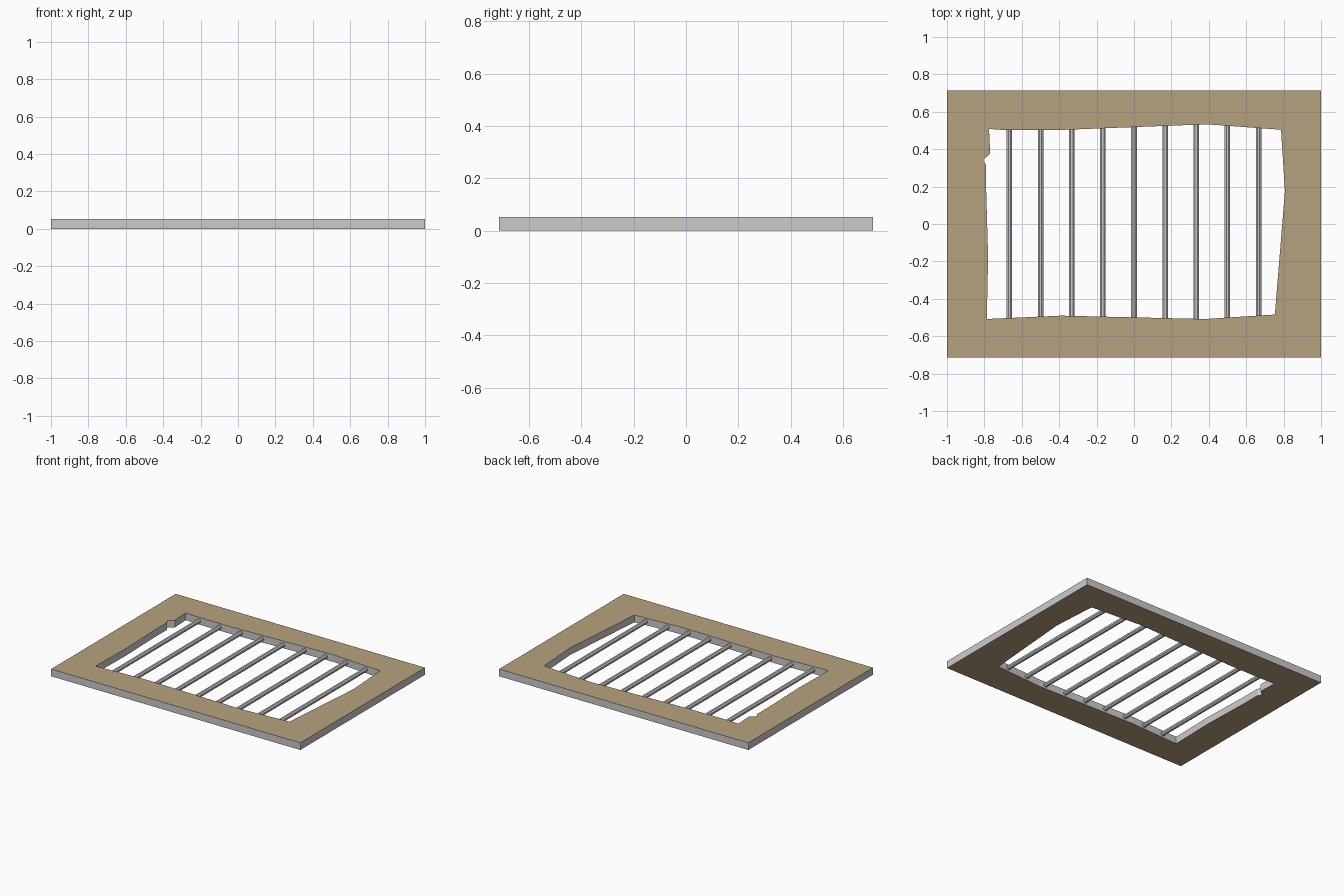
import bpy, bmesh, math
from mathutils import Matrix

if "Cube" in bpy.data.objects:
    bpy.data.objects.remove(bpy.data.objects["Cube"])

H = 0.052  # slab thickness


def material(name, rgb):
    m = bpy.data.materials.new(name)
    m.diffuse_color = (*rgb, 1)
    m.use_nodes = True
    m.node_tree.nodes["Principled BSDF"].inputs["Base Color"].default_value = m.diffuse_color
    return m


tan = material("tan plaster", (0.47, 0.36, 0.21))
grey = material("grey metal", (0.6, 0.6, 0.6))


def make_object(name, bm, mats):
    bmesh.ops.recalc_face_normals(bm, faces=bm.faces)
    me = bpy.data.meshes.new(name)
    bm.to_mesh(me)
    bm.free()
    for m in mats:
        me.materials.append(m)
    ob = bpy.data.objects.new(name, me)
    bpy.context.collection.objects.link(ob)
    return ob


# Window surround: rectangle with a ragged opening, tan faces and grey edges
outer = [(-1, -0.714), (1, -0.714), (1, 0.714), (-1, 0.714)]
opening = [(-0.775, 0.508), (-0.769, 0.375), (-0.808, 0.343), (-0.79, 0.315),
           (-0.79, 0.17), (-0.78, -0.18), (-0.787, -0.508), (-0.39, -0.49),
           (0.38, -0.508), (0.753, -0.484), (0.807, 0.176), (0.786, 0.504),
           (0.39, 0.533), (-0.39, 0.503), (-0.7, 0.503)]
bm = bmesh.new()
edges = []
for loop in (outer, opening):
    vs = [bm.verts.new((x, y, 0)) for x, y in loop]
    edges += [bm.edges.new((vs[i - 1], vs[i])) for i in range(len(vs))]
bmesh.ops.triangle_fill(bm, edges=edges, use_beauty=True)
ext = bmesh.ops.extrude_face_region(bm, geom=bm.faces[:], use_keep_orig=True)
for v in ext["geom"]:
    if isinstance(v, bmesh.types.BMVert):
        v.co.z = H
bm.normal_update()
for f in bm.faces:
    f.material_index = 0 if abs(f.normal.z) > 0.5 else 1
make_object("window_surround", bm, [tan, grey])

# Nine upright bars, their ends set into the surround
for i in range(9):
    bm = bmesh.new()
    bmesh.ops.create_cone(bm, cap_ends=True, segments=8, radius1=0.016, radius2=0.016,
                          depth=1.1,
                          matrix=Matrix.Translation(((i - 4) * 0.1665, 0.01, H / 2))
                          @ Matrix.Rotation(math.pi / 2, 4, 'X')
                          @ Matrix.Rotation(math.pi / 8, 4, 'Z'))
    make_object(f"bar_{i + 1}", bm, [grey])
